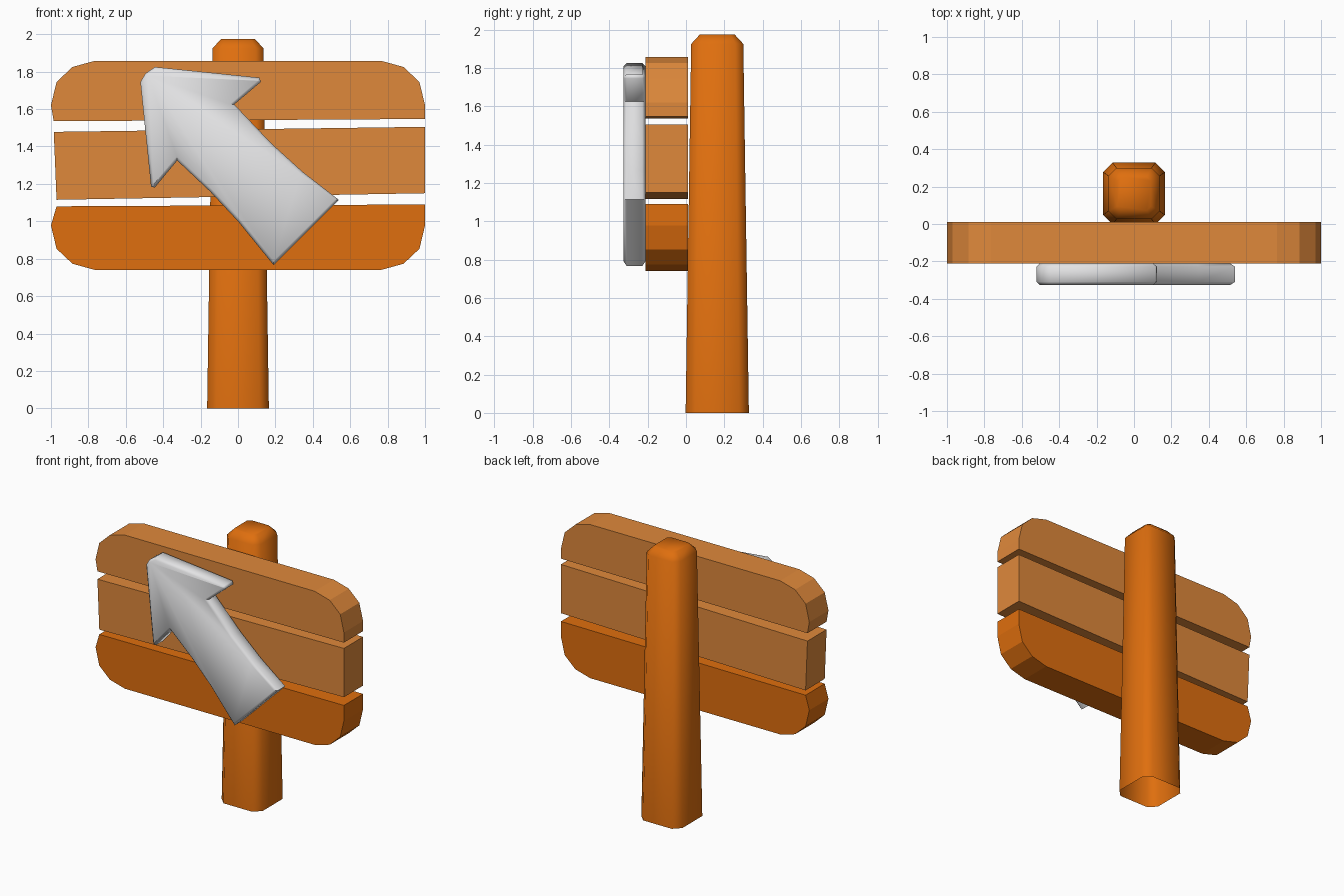
import bpy, bmesh, math

if "Cube" in bpy.data.objects:
    bpy.data.objects.remove(bpy.data.objects["Cube"])


def material(name, rgb):
    m = bpy.data.materials.new(name)
    m.diffuse_color = (*rgb, 1)
    m.use_nodes = True
    m.node_tree.nodes["Principled BSDF"].inputs["Base Color"].default_value = m.diffuse_color
    return m


DARK = material("dark_wood", (0.74, 0.158, 0.0044))
LIGHT = material("light_wood", (0.74, 0.25, 0.044))
METAL = material("pale_metal", (0.77, 0.77, 0.78))


def finish(bm, name, mat, smooth=None):
    bmesh.ops.recalc_face_normals(bm, faces=bm.faces)
    me = bpy.data.meshes.new(name)
    bm.to_mesh(me)
    bm.free()
    me.materials.append(mat)
    ob = bpy.data.objects.new(name, me)
    bpy.context.collection.objects.link(ob)
    if smooth:
        bpy.ops.object.select_all(action='DESELECT')
        ob.select_set(True)
        bpy.context.view_layer.objects.active = ob
        bpy.ops.object.shade_smooth_by_angle(angle=math.radians(smooth))
    return ob


def plate(name, outline, y0, y1, mat, bevel=0, smooth=None):
    """Extrude a front-view (x, z) outline from y0 to y1."""
    bm = bmesh.new()
    front = [bm.verts.new((x, y0, z)) for x, z in outline]
    back = [bm.verts.new((x, y1, z)) for x, z in outline]
    caps = [bm.faces.new(front), bm.faces.new(back[::-1])]
    n = len(outline)
    for i in range(n):
        j = (i + 1) % n
        bm.faces.new((front[j], front[i], back[i], back[j]))
    bmesh.ops.recalc_face_normals(bm, faces=bm.faces)
    if bevel:
        rim = list({e for f in caps for e in f.edges})
        bmesh.ops.bevel(bm, geom=rim, offset=bevel, segments=1, affect='EDGES')
    return finish(bm, name, mat, smooth)


# Post: tapered, chamfered square with a chamfered top and open base
CY = 0.163
bm = bmesh.new()
rings = []
for z, r, c in ((0, 0.165, 0.05), (1.925, 0.136, 0.042), (1.975, 0.09, 0.022)):
    k = r - c
    pts = [(r, -k), (r, k), (k, r), (-k, r), (-r, k), (-r, -k), (-k, -r), (k, -r)]
    rings.append([bm.verts.new((x, CY + y, z)) for x, y in pts])
for a, b in zip(rings, rings[1:]):
    for i in range(8):
        j = (i + 1) % 8
        bm.faces.new((a[i], a[j], b[j], b[i]))
bm.faces.new(rings[-1])
finish(bm, "post", DARK, 60)

# Planks: rounded outer corners, slightly crooked gaps
corner = [(1, 1.62), (0.97, 1.745), (0.885, 1.825), (0.765, 1.858)]
rounded = corner + [(-x, z) for x, z in reversed(corner)]
lower = [(x, 2.598 - z) for x, z in rounded]
Y0, Y1 = -0.21, 0.01
plate("top_plank", rounded + [(-0.985, 1.535), (1, 1.547)], Y0, Y1, LIGHT)
plate("middle_plank", [(-0.985, 1.478), (1, 1.505), (1, 1.15), (-0.97, 1.115)],
      Y0, Y1, LIGHT)
plate("bottom_plank", lower + [(-0.97, 1.08), (1, 1.09)], Y0, Y1, DARK)

# Arrow: curved shaft and blunt-tipped head, pointing up and left
arrow = [(-0.444, 1.825), (-0.495, 1.79), (-0.522, 1.745), (-0.465, 1.185),
         (-0.445, 1.18), (-0.325, 1.325), (-0.15, 1.16), (0.0, 1.0),
         (0.19, 0.766), (0.54, 1.114), (0.345, 1.265), (0.18, 1.415),
         (-0.02, 1.625), (0.122, 1.745), (0.115, 1.768)]
plate("arrow", arrow, -0.325, -0.212, METAL, bevel=0.016, smooth=60)
